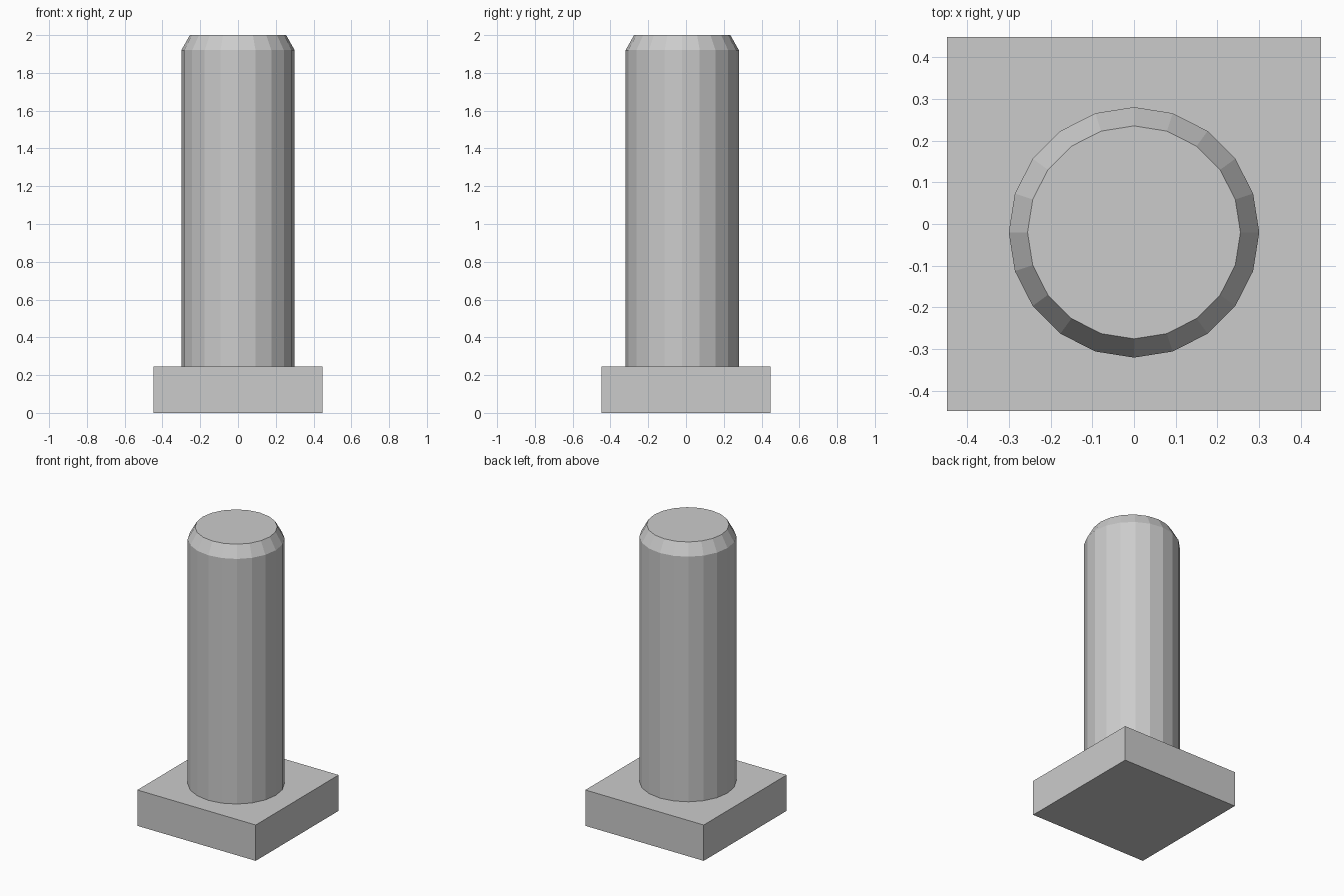
import bpy
from math import radians

if "Cube" in bpy.data.objects:
    bpy.data.objects.remove(bpy.data.objects["Cube"])

SIDES = 20
BASE_W, BASE_H = 0.895, 0.245
SHAFT_R, TIP_R, SHAFT_Y = 0.30, 0.255, -0.02
CHAMFER_Z, TOP_Z = 1.92, 2.0

# Square base plate
bpy.ops.mesh.primitive_cube_add(size=1, location=(0, 0, BASE_H / 2))
base = bpy.context.object
base.name = "base_plate"
base.scale = (BASE_W, BASE_W, BASE_H)
bpy.ops.object.transform_apply(location=False, rotation=False, scale=True)

# Round shaft resting on the plate, set slightly towards the front
bpy.ops.mesh.primitive_cylinder_add(
    vertices=SIDES, radius=SHAFT_R, depth=TOP_Z - BASE_H,
    location=(0, SHAFT_Y, (TOP_Z + BASE_H) / 2))
shaft = bpy.context.object
shaft.name = "chamfered_shaft"

# Chamfer: inset the top cap, then lower its outer rim
bpy.ops.object.mode_set(mode='EDIT')
bpy.ops.mesh.select_mode(type='FACE')
bpy.ops.object.mode_set(mode='OBJECT')
for face in shaft.data.polygons:
    face.select = face.normal.z > 0.9
bpy.ops.object.mode_set(mode='EDIT')
bpy.ops.mesh.extrude_region_move(
    TRANSFORM_OT_translate={"value": (0, 0, 0)})
bpy.ops.object.mode_set(mode='OBJECT')
top = (TOP_Z - BASE_H) / 2
cap = next(f for f in shaft.data.polygons if f.normal.z > 0.9 and len(f.vertices) == SIDES)
inner = set(cap.vertices)
for v in shaft.data.vertices:
    if v.index in inner:
        v.co.x *= TIP_R / SHAFT_R
        v.co.y *= TIP_R / SHAFT_R
    elif v.co.z > 0:
        v.co.z = top - (TOP_Z - CHAMFER_Z)
shaft.data.update()

# Smooth round wall with crisp chamfer edges
bpy.ops.object.shade_smooth_by_angle(angle=radians(25))
